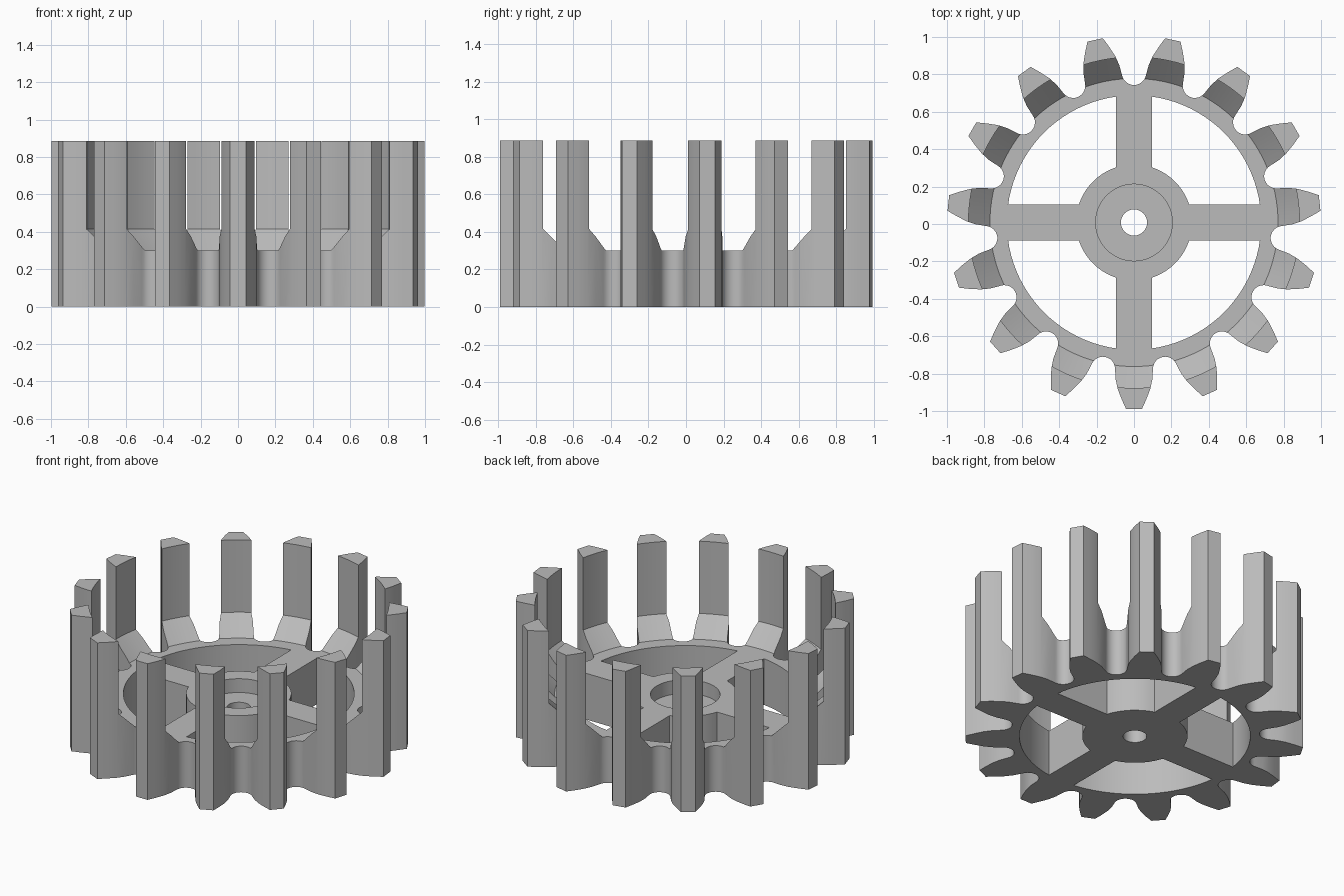
import bpy, bmesh
from math import sin, cos, pi, radians, sqrt, asin
from mathutils import Vector, Matrix

TEETH = 15
PITCH = 2 * pi / TEETH
HEIGHT = 0.885        # top of the tall teeth
RIM_TOP = 0.30        # top of rim, spokes and hub
CENTRE_Y = 0.008

old = bpy.data.objects.get("Cube")
if old:
    bpy.data.objects.remove(old, do_unlink=True)

grey = bpy.data.materials.new("plain grey")
grey.use_nodes = True
grey.diffuse_color = (0.5, 0.5, 0.5, 1)
grey.node_tree.nodes["Principled BSDF"].inputs["Base Color"].default_value = (0.5, 0.5, 0.5, 1)


def make_object(name, bm):
    bmesh.ops.recalc_face_normals(bm, faces=bm.faces)
    mesh = bpy.data.meshes.new(name)
    bm.to_mesh(mesh)
    bm.free()
    mesh.materials.append(grey)
    obj = bpy.data.objects.new(name, mesh)
    bpy.context.collection.objects.link(obj)
    obj.location.y = CENTRE_Y
    return obj


def extrude_outline(name, points, height):
    bm = bmesh.new()
    face = bm.faces.new([bm.verts.new((p.x, p.y, 0)) for p in points])
    top = bmesh.ops.extrude_face_region(bm, geom=[face])["geom"]
    bmesh.ops.translate(bm, vec=(0, 0, height),
                        verts=[v for v in top if isinstance(v, bmesh.types.BMVert)])
    return make_object(name, bm)


def lathe(name, profile, sides):
    """Turn (radius, z) points into a closed solid, capped at both ends."""
    bm = bmesh.new()
    rings = [[bm.verts.new((r * cos(2 * pi * i / sides), r * sin(2 * pi * i / sides), z))
              for i in range(sides)] for r, z in profile]
    for a, b in zip(rings, rings[1:]):
        for i in range(sides):
            j = (i + 1) % sides
            bm.faces.new((a[i], a[j], b[j], b[i]))
    bm.faces.new(rings[0])
    bm.faces.new(rings[-1])
    return make_object(name, bm)


def cut(obj, cutters):
    for cutter in cutters:
        cutter.hide_render = True
        mod = obj.modifiers.new("cut", 'BOOLEAN')
        mod.operation = 'DIFFERENCE'
        mod.solver = 'EXACT'
        mod.object = cutter
    bpy.context.view_layer.update()
    graph = bpy.context.evaluated_depsgraph_get()
    mesh = bpy.data.meshes.new_from_object(obj.evaluated_get(graph))
    obj.modifiers.clear()
    obj.data = mesh
    for cutter in cutters:
        bpy.data.objects.remove(cutter, do_unlink=True)


def smooth(obj):
    bpy.ops.object.select_all(action='DESELECT')
    obj.select_set(True)
    bpy.context.view_layer.objects.active = obj
    bpy.ops.object.shade_smooth_by_angle(angle=radians(30))


def polar(r, a):
    return Vector((r * cos(a), r * sin(a)))


# Tooth outline: curved flanks, flat tip, round valley to the next tooth
flank = [(0.84, 0.098), (0.89, 0.087), (0.945, 0.066), (0.998, 0.042)]
outline = []
for k in range(TEETH):
    angle = -pi / 2 + k * PITCH
    turn = Matrix.Rotation(angle, 2)
    outline += [turn @ Vector((u, -w)) for u, w in flank]
    outline += [turn @ Vector((u, w)) for u, w in reversed(flank)]
    valley = polar(0.80, angle + PITCH / 2)
    start, sweep = angle - pi / 2, pi - PITCH
    outline += [valley + polar(0.065, start - sweep * i / 12) for i in range(13)]

# Toothed rim: the inside is hollowed to leave tall posts with sloped feet
rim = extrude_outline("toothed_rim", outline, HEIGHT)
hollow = lathe("hollow_cutter", [(0.77, RIM_TOP), (0.885, 0.415), (0.885, 1.0)], 120)
bore = lathe("bore_cutter", [(0.68, -0.1), (0.68, 0.5)], 96)
cut(rim, [hollow, bore])
smooth(rim)

# Hub and four spokes as a single cross shaped outline
HUB, SPOKE, REACH = 0.31, 0.095, 0.685
cross = []
for k in range(4):
    angle = k * pi / 2
    turn = Matrix.Rotation(angle, 2)
    cross += [turn @ Vector((REACH, -SPOKE)), turn @ Vector((REACH, SPOKE))]
    edge = asin(SPOKE / HUB)
    span = pi / 2 - 2 * edge
    cross += [polar(HUB, angle + edge + span * i / 10) for i in range(11)]
hub = extrude_outline("hub_and_spokes", cross, RIM_TOP)
axle_hole = lathe("axle_cutter", [(0.07, -0.1), (0.07, 0.5)], 40)
recess = lathe("recess_cutter", [(0.205, RIM_TOP - 0.09), (0.205, 0.5)], 64)
cut(hub, [recess, axle_hole])
smooth(hub)
